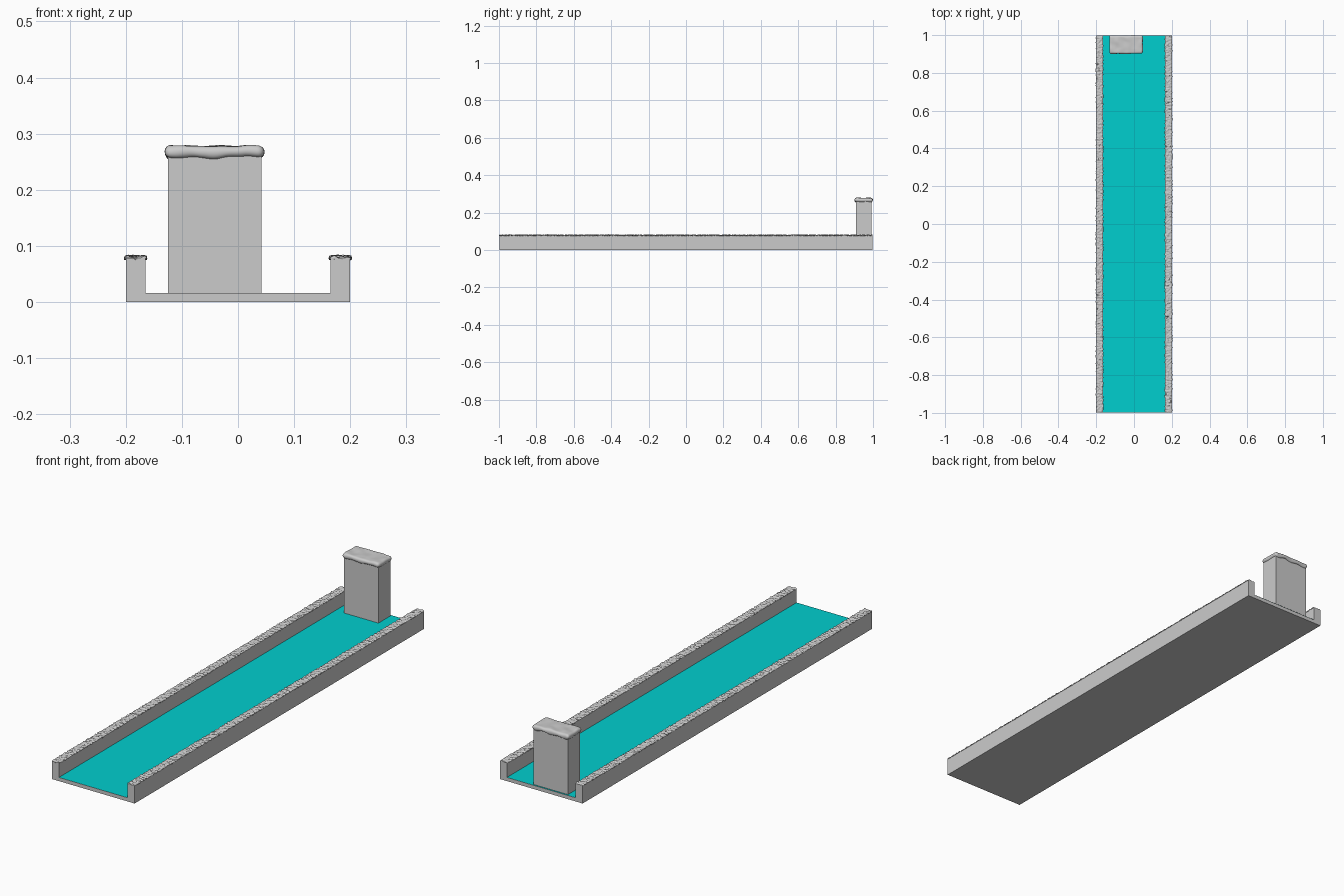
import bpy, bmesh
from mathutils import Vector, noise

if "Cube" in bpy.data.objects:
    bpy.data.objects.remove(bpy.data.objects["Cube"])

L = 0.998          # half length of the channel
WALL_IN = 0.165    # inner face of the side walls
FLOOR = 0.016


def finish(name, bm, smooth=False):
    bmesh.ops.recalc_face_normals(bm, faces=bm.faces)
    me = bpy.data.meshes.new(name)
    bm.to_mesh(me)
    bm.free()
    for p in me.polygons:
        p.use_smooth = smooth
    ob = bpy.data.objects.new(name, me)
    bpy.context.collection.objects.link(ob)
    return ob


def cube(lo, hi, cuts=(0, 0, 0)):
    """Axis aligned box, each axis optionally cut into a grid."""
    bm = bmesh.new()
    bmesh.ops.create_cube(bm, size=1)
    lo, hi = Vector(lo), Vector(hi)
    for v in bm.verts:
        v.co = Vector([lo[i] + (v.co[i] + 0.5) * (hi[i] - lo[i]) for i in range(3)])
    for axis in range(3):
        if cuts[axis]:
            edges = []
            for e in bm.edges:
                d = e.verts[0].co - e.verts[1].co
                if abs(d[axis]) > 0.99 * d.length:
                    edges.append(e)
            bmesh.ops.subdivide_edges(bm, edges=edges, cuts=cuts[axis], use_grid_fill=True)
    return bm


def snow(name, lo, hi, cuts, radius, freq, top_amp, edge_amp, drip):
    """Rounded slab with a lumpy surface and an uneven hanging edge."""
    bm = cube(lo, hi, cuts)
    lo, hi = Vector(lo), Vector(hi)
    for v in bm.verts:
        p = v.co.copy()
        inner = Vector([min(max(p[i], lo[i] + radius), hi[i] - radius) for i in range(3)])
        d = p - inner
        if d.length > 1e-9:
            p = inner + d.normalized() * radius
        t = (p.z - lo.z) / (hi.z - lo.z)
        q = Vector((p.x, p.y, 0)) * freq
        n1 = noise.noise(q)
        n2 = noise.noise(q + Vector((31.7, 12.3, 5.1)))
        n3 = noise.noise(q + Vector((7.9, 44.2, 9.6)))
        p.z += t * top_amp * (n1 - 0.3) + (1 - t) * drip * n2
        p.x += edge_amp * n3
        p.y = min(max(p.y + edge_amp * n2, -1), 1)
        v.co = p
    return finish(name, bm, smooth=True)


# U-shaped stone channel
profile = [(-0.2, 0), (0.2, 0), (0.2, 0.078), (WALL_IN, 0.078), (WALL_IN, FLOOR),
           (-WALL_IN, FLOOR), (-WALL_IN, 0.078), (-0.2, 0.078)]
bm = bmesh.new()
face = bm.faces.new([bm.verts.new((x, -L, z)) for x, z in profile])
ext = bmesh.ops.extrude_face_region(bm, geom=[face], use_keep_orig=True)
bmesh.ops.translate(bm, vec=(0, 2 * L, 0),
                    verts=[g for g in ext["geom"] if isinstance(g, bmesh.types.BMVert)])
finish("channel", bm)

# Coloured floor surface
bm = bmesh.new()
bm.faces.new([bm.verts.new((x * WALL_IN, y * L, FLOOR + 0.0005))
              for x, y in ((-1, -1), (1, -1), (1, 1), (-1, 1))])
ice = finish("ice_surface", bm)
mat = bpy.data.materials.new("ice_cyan")
mat.diffuse_color = (0.0, 0.62, 0.62, 1)
mat.use_nodes = True
mat.node_tree.nodes["Principled BSDF"].inputs["Base Color"].default_value = mat.diffuse_color
ice.data.materials.append(mat)

# Stone block near the back end
finish("pillar", cube((-0.125, 0.908, FLOOR), (0.042, 0.992, 0.268)))
snow("pillar_snow", (-0.131, 0.901, 0.257), (0.046, 0.999, 0.279), (44, 26, 8),
     0.0105, 28, 0.003, 0.002, 0.006)

# Rough snow along both wall tops
for side, x in (("left", -0.1825), ("right", 0.1825)):
    snow("wall_snow_" + side, (x - 0.0195, -L, 0.0755), (x + 0.0195, L, 0.0815),
         (9, 700, 2), 0.0028, 110, 0.006, 0.002, 0.002)
